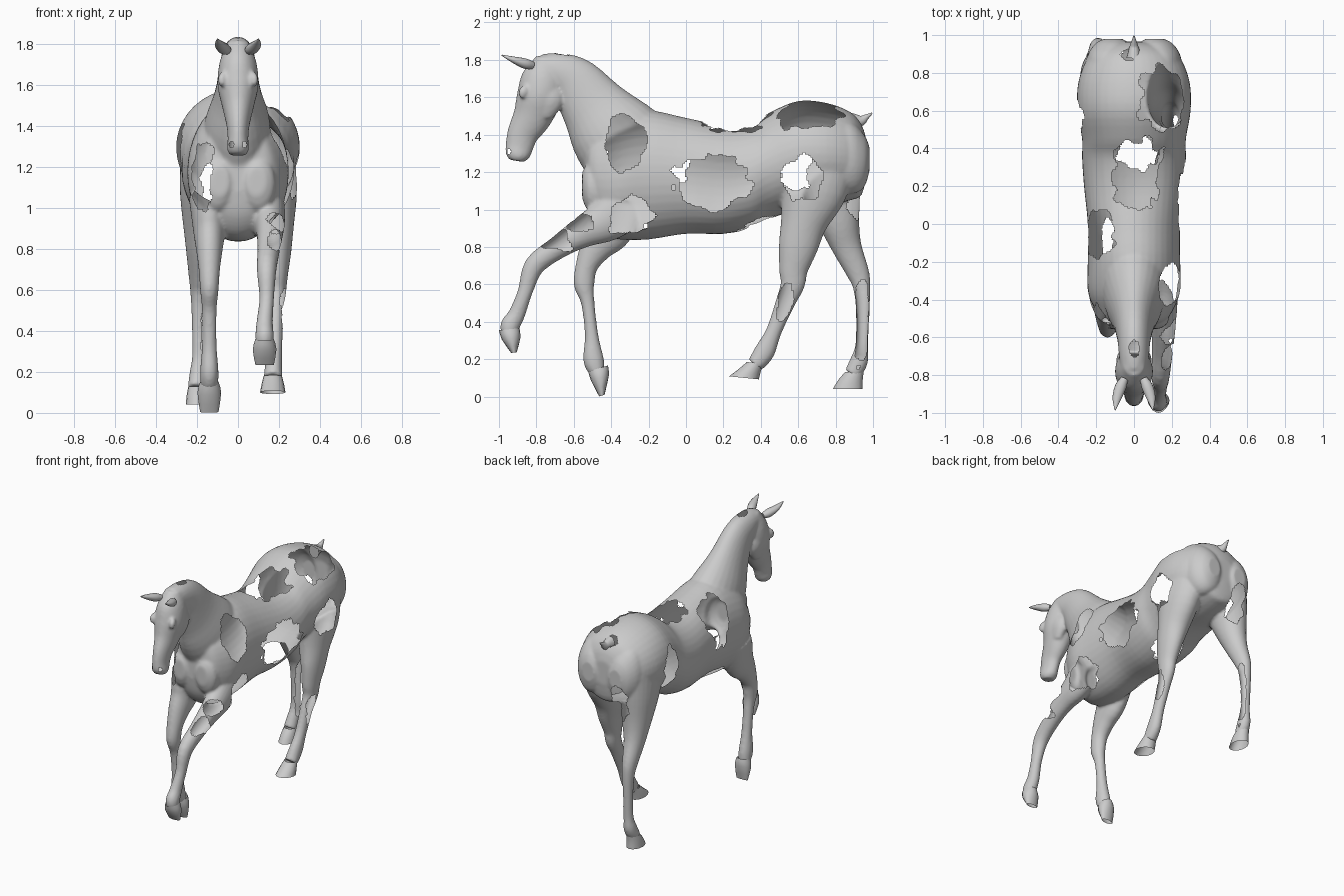
import bpy
import bmesh
import math
from mathutils import Vector, noise

default_cube = bpy.data.objects.get("Cube")
if default_cube:
    bpy.data.objects.remove(default_cube, do_unlink=True)

# One plain grey for the whole shell
grey = bpy.data.materials.new("plain grey")
grey.use_nodes = True
grey_value = (.6, .6, .6, 1)
grey.diffuse_color = grey_value
grey.node_tree.nodes["Principled BSDF"].inputs["Base Color"].default_value = grey_value


def smooth_stations(stations, steps=4):
    """Catmull-Rom interpolation of (x, y, z, depth, width) stations."""
    result = []
    last = len(stations) - 1
    for index in range(last):
        before = stations[max(index - 1, 0)]
        start, end = stations[index], stations[index + 1]
        after = stations[min(index + 2, last)]
        for step in range(steps):
            t = step / steps
            result.append([
                b + t * ((c - a) / 2 + t * ((a - 2.5 * b + 2 * c - d / 2)
                         + t * ((d - a) / 2 + 1.5 * (b - c))))
                for a, b, c, d in zip(before, start, end, after)])
    result.append(list(stations[-1]))
    return result


def loft(bm, stations, direction=None, sides=28, steps=4, caps=True):
    """Tube with elliptical rings following the stations."""
    path = smooth_stations(stations, steps)
    rings = []
    for index, (x, y, z, depth, width) in enumerate(path):
        ahead = Vector(path[min(index + 1, len(path) - 1)][:3])
        behind = Vector(path[max(index - 1, 0)][:3])
        tangent = (Vector(direction) if direction else ahead - behind).normalized()
        across = Vector((1, 0, 0))
        across = (across - tangent * across.dot(tangent)).normalized()
        along = tangent.cross(across)
        ring = []
        for side in range(sides):
            angle = math.tau * side / sides
            offset = across * width * math.cos(angle) + along * depth * math.sin(angle)
            ring.append(bm.verts.new(Vector((x, y, z)) + offset))
        rings.append(ring)
    faces = [bm.faces.new(ring) for ring in (rings[0], rings[-1]) if caps]
    for lower, upper in zip(rings, rings[1:]):
        for side in range(sides):
            following = (side + 1) % sides
            faces.append(bm.faces.new((lower[side], lower[following],
                                       upper[following], upper[side])))
    bmesh.ops.recalc_face_normals(bm, faces=faces)


def make_object(name, bm, angle=50):
    mesh = bpy.data.meshes.new(name)
    bm.to_mesh(mesh)
    bm.free()
    mesh.materials.append(grey)
    part = bpy.data.objects.new(name, mesh)
    bpy.context.collection.objects.link(part)
    bpy.ops.object.select_all(action='DESELECT')
    part.select_set(True)
    bpy.context.view_layer.objects.active = part
    bpy.ops.object.shade_smooth_by_angle(angle=math.radians(angle))
    return part


def make_loft(name, stations, **options):
    bm = bmesh.new()
    loft(bm, stations, **options)
    return make_object(name, bm)


body = bmesh.new()

# Torso: y, top, bottom, half width
torso = [(-.54, 1.28, 1.08, .08), (-.515, 1.4, .96, .16), (-.45, 1.45, .87, .21),
         (-.35, 1.5, .84, .245), (-.2, 1.53, .84, .245), (0, 1.49, .87, .245),
         (.2, 1.45, .87, .265), (.35, 1.46, .9, .275), (.45, 1.52, .95, .275),
         (.6, 1.58, 1, .3), (.75, 1.57, 1.02, .295), (.88, 1.52, 1.05, .245),
         (.94, 1.45, 1.08, .17), (.965, 1.37, 1.2, .08)]
loft(body, [(0, y, (top + low) / 2, (top - low) / 2, width)
            for y, top, low, width in torso], direction=(0, 1, 0), sides=40)

# Neck and head: x, y, z, depth, width
loft(body, [(0, -.25, 1.25, .27, .2), (0, -.395, 1.415, .235, .16),
            (0, -.495, 1.55, .18, .115), (0, -.595, 1.68, .14, .09),
            (0, -.69, 1.735, .105, .08), (0, -.78, 1.75, .08, .07)])
loft(body, [(0, -.74, 1.81, .06, .055), (0, -.76, 1.71, .115, .09),
            (0, -.785, 1.6, .12, .1), (0, -.82, 1.5, .105, .078),
            (0, -.87, 1.41, .085, .057), (0, -.89, 1.34, .075, .05),
            (0, -.9, 1.29, .065, .053), (0, -.905, 1.26, .04, .04)])

for side in (-1, 1):
    # Brow ridge and round cheek
    loft(body, [(side * .07, -.86, 1.66, .015, .015), (side * .08, -.87, 1.63, .025, .02),
                (side * .075, -.88, 1.6, .015, .015)])
    loft(body, [(side * .045, -.735, 1.67, .05, .03), (side * .05, -.735, 1.59, .08, .045),
                (side * .045, -.765, 1.5, .05, .03)])
    # Chest muscle and buttock, leaving a groove along the middle
    loft(body, [(side * .1, -.42, 1.12, .16, .09), (side * .1, -.52, 1.12, .13, .08),
                (side * .09, -.555, 1.13, .07, .045)], direction=(0, 1, 0))
    loft(body, [(side * .13, .6, 1.3, .2, .13), (side * .135, .85, 1.28, .2, .12),
                (side * .12, .945, 1.26, .15, .095), (side * .11, .98, 1.27, .07, .05)],
         direction=(0, 1, 0))

# Legs from the body down to the pastern
left_foreleg = [(.14, -.33, 1.02, .14, .09), (.15, -.43, .94, .115, .08),
                (.155, -.55, .88, .085, .065), (.15, -.68, .8, .062, .055),
                (.14, -.81, .7, .055, .048), (.14, -.86, .56, .04, .036),
                (.13, -.905, .44, .045, .04), (.13, -.94, .38, .052, .045),
                (.13, -.945, .33, .04, .042)]
right_foreleg = [(-.14, -.36, 1.05, .15, .1), (-.14, -.41, .9, .13, .08),
                 (-.14, -.48, .8, .09, .065), (-.14, -.53, .7, .06, .052),
                 (-.14, -.545, .6, .055, .045), (-.14, -.525, .5, .036, .036),
                 (-.14, -.505, .33, .036, .036), (-.14, -.495, .2, .055, .045),
                 (-.14, -.475, .13, .042, .042)]
left_hind_leg = [(.16, .7, 1.25, .2, .12), (.175, .68, 1.1, .18, .115),
                 (.18, .63, .93, .125, .095), (.19, .6, .8, .105, .072),
                 (.19, .575, .68, .078, .055), (.19, .57, .6, .065, .046),
                 (.185, .53, .5, .052, .04), (.18, .47, .35, .042, .037),
                 (.175, .42, .24, .055, .042), (.17, .37, .17, .045, .045)]
right_hind_leg = [(-.16, .75, 1.25, .2, .12), (-.17, .78, 1.1, .16, .115),
                  (-.175, .82, .93, .11, .095), (-.185, .86, .8, .08, .07),
                  (-.19, .92, .66, .06, .05), (-.19, .94, .58, .046, .042),
                  (-.19, .945, .45, .036, .036), (-.19, .94, .28, .034, .034),
                  (-.195, .925, .19, .048, .042), (-.2, .89, .12, .045, .045)]
for leg in (left_foreleg, right_foreleg, left_hind_leg, right_hind_leg):
    loft(body, leg)

# Fuse all the volumes into one continuous skin
skin = make_object("horse_skin", body)
remesh = skin.modifiers.new("fuse", 'REMESH')
remesh.mode = 'VOXEL'
remesh.voxel_size = .01
soften = skin.modifiers.new("soften", 'SMOOTH')
soften.factor = .5
soften.iterations = 5
for modifier in ("fuse", "soften"):
    bpy.ops.object.modifier_apply(modifier=modifier)

# Ragged openings in the skin: centre, radii
openings = [
    ((.22, -.32, 1.37), (.14, .11, .17)),      # left shoulder
    ((.27, .135, 1.15), (.15, .2, .15)),       # left flank
    ((-.19, -.05, 1.34), (.14, .13, .18)),     # right ribs
    ((.28, .61, 1.17), (.15, .11, .12)),       # left thigh
    ((-.28, .58, 1.24), (.11, .09, .17)),      # right thigh
    ((.22, -.29, .96), (.13, .13, .11)),       # left elbow
    ((-.15, -.08, .9), (.04, .12, .06)),       # behind the right elbow
    ((.15, .66, 1.51), (.14, .17, .13)),       # rump
    ((.02, .27, 1.46), (.15, .2, .1)),         # back
    ((.02, .38, .92), (.13, .1, .07)),         # belly
    ((-.18, -.5, 1.17), (.07, .1, .18)),       # right shoulder
    ((-.12, .95, 1.09), (.06, .12, .15)),      # right buttock
    ((-.03, .9, 1.51), (.035, .04, .05)),      # beside the tail
    ((.2, -.56, .93), (.06, .08, .05)),        # left forearm
    ((.18, -.68, .83), (.04, .1, .06)),        # above the left knee
    ((.24, .53, .5), (.04, .06, .12)),         # left hind shank
    ((-.15, .94, .38), (.03, .06, .24)),       # right hind cannon
    ((0, -.66, 1.85), (.03, .06, .03)),        # crest
]
# Paired nostrils
for side in (-1, 1):
    openings.append(((side * .045, -.95, 1.31), (.025, .015, .015)))


def is_open(point):
    ragged = 1 + .35 * noise.noise(point * 16)
    for centre, radii in openings:
        distance = math.sqrt(sum(((p - c) / r) ** 2
                                 for p, c, r in zip(point, centre, radii)))
        if distance < ragged:
            return True
    return False


bm = bmesh.new()
bm.from_mesh(skin.data)
missing = [face for face in bm.faces if is_open(face.calc_center_median())]
bmesh.ops.delete(bm, geom=missing, context='FACES')
for face in bm.faces:
    face.smooth = True
    face.material_index = 0
bm.to_mesh(skin.data)
bm.free()

# Hollow hooves flare out below each pastern; the front pair are tipped back
make_loft("left_front_hoof", [(.13, -.945, .36, .055, .045), (.13, -.935, .31, .05, .058),
                              (.13, -.92, .235, .015, .045)],
          direction=(0, .1, -1), steps=2, sides=16, caps=False)
make_loft("right_front_hoof", [(-.14, -.47, .15, .055, .045), (-.14, -.46, .1, .05, .058),
                               (-.14, -.45, .005, .015, .045)],
          direction=(0, .3, -1), steps=2, sides=16, caps=False)
make_loft("left_hind_hoof", [(.17, .37, .18, .045, .045), (.17, .34, .14, .06, .055),
                             (.17, .31, .1, .08, .062)],
          direction=(0, -.1, -1), steps=2, sides=16, caps=False)
make_loft("right_hind_hoof", [(-.2, .9, .13, .05, .042), (-.2, .88, .09, .065, .05),
                              (-.2, .865, .04, .08, .055)],
          direction=(0, 0, -1), steps=2, sides=16, caps=False)

# Pointed ears and short tail stump
for name, side in (("left_ear", 1), ("right_ear", -1)):
    make_loft(name, [(side * .05, -.82, 1.77, .02, .02), (side * .07, -.86, 1.78, .028, .03),
                     (side * .09, -.92, 1.8, .018, .024), (side * .1, -.985, 1.825, .003, .003)],
              sides=14)
make_loft("tail_stump", [(0, .88, 1.47, .05, .04), (0, .935, 1.475, .03, .025),
                         (0, .965, 1.495, .015, .014), (0, .995, 1.515, .004, .004)], sides=14)
